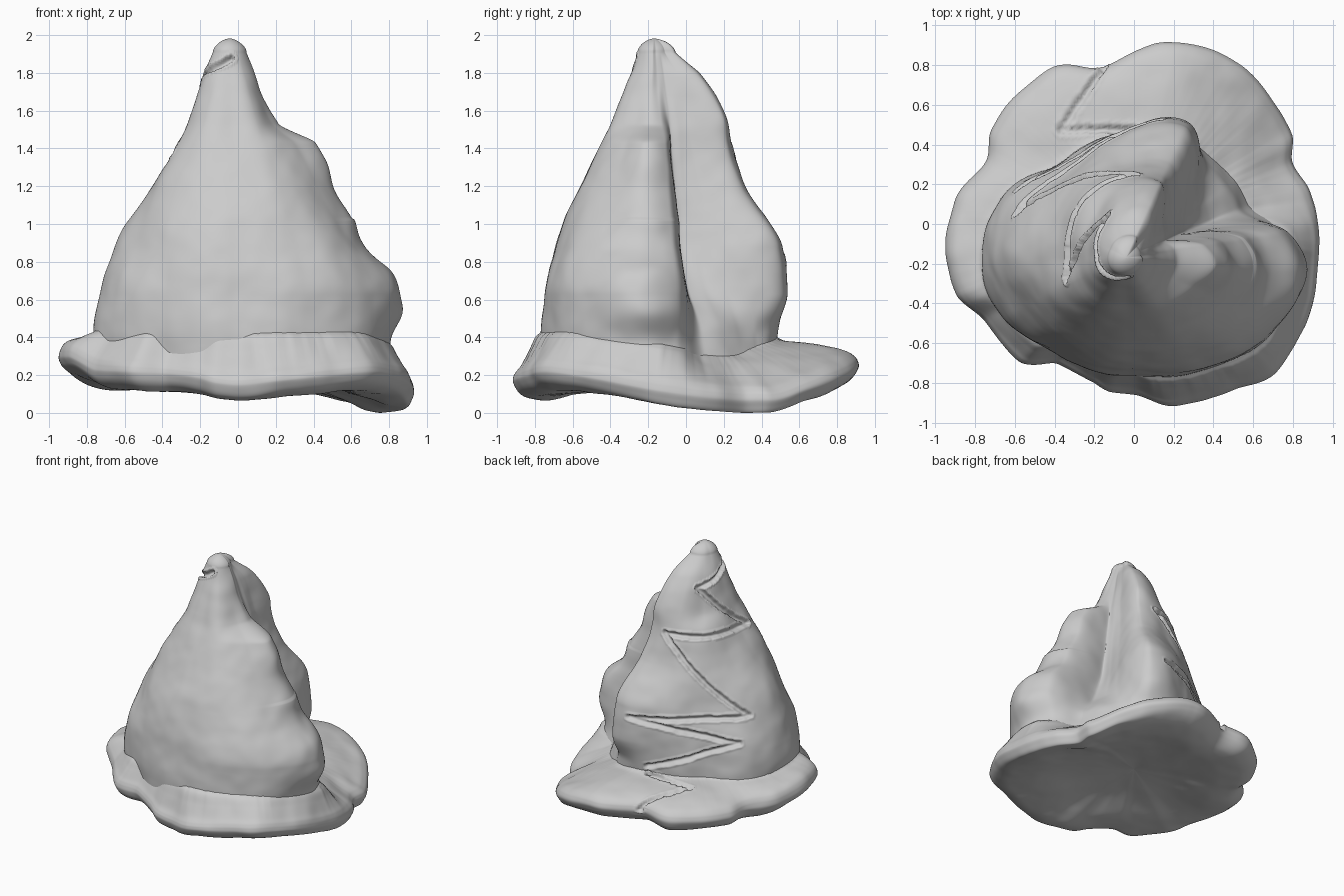
import bpy, math
from mathutils import Vector, noise, kdtree

if "Cube" in bpy.data.objects:
    bpy.data.objects.remove(bpy.data.objects["Cube"])

AXIS = (-0.04, -0.17)          # vertical axis through the tip
LEVELS = [0.25, 0.45, 0.65, 0.9, 1.2, 1.45, 1.55, 1.8, 1.93]
# one profile of radii per direction (degrees), listed at LEVELS
PROFILES = {
    -125: (.58, .60, .58, .53, .41, .29, .24, .14, .09),
    -90: (.58, .59, .57, .52, .40, .27, .22, .13, .09),
    -55: (.68, .69, .68, .60, .46, .32, .25, .14, .09),
    -25: (.80, .83, .83, .70, .51, .38, .24, .14, .09),
    -5: (.83, .87, .91, .73, .56, .46, .25, .14, .09),
    9: (.80, .80, .82, .68, .51, .41, .24, .13, .08),
    24: (.70, .62, .46, .34, .27, .22, .20, .13, .08),
    35: (.70, .63, .48, .38, .29, .24, .22, .15, .08),
    45: (.69, .63, .54, .46, .34, .27, .25, .18, .08),
    66: (.68, .69, .75, .73, .52, .43, .42, .28, .12),
    95: (.60, .62, .63, .60, .46, .39, .36, .23, .11),
    125: (.57, .58, .57, .52, .44, .34, .27, .18, .10),
    155: (.68, .70, .67, .58, .42, .29, .24, .16, .09),
    180: (.70, .73, .69, .61, .43, .27, .23, .15, .09),
    205: (.67, .69, .67, .57, .43, .30, .24, .15, .09),
}
# brim outline: x, y, height of the rim's middle
RIM = [(.93, 0, .12), (.89, .16, .1), (.8, .31, .09), (.8, .45, .09), (.68, .65, .15),
       (.48, .83, .22), (.19, .92, .27), (-.17, .79, .27), (-.42, .78, .25),
       (-.72, .47, .25), (-.75, .32, .26), (-.9, .12, .28), (-.94, -.2, .32),
       (-.9, -.35, .32), (-.75, -.49, .25), (-.58, -.69, .24), (-.38, -.71, .23),
       (-.22, -.79, .21), (-.11, -.85, .18), (0, -.86, .17), (.2, -.92, .19),
       (.48, -.84, .22), (.71, -.75, .24), (.86, -.52, .21), (.93, -.2, .15)]


def smooth(xs, ys, x):
    """Monotone cubic interpolation."""
    n = len(xs)
    x = min(max(x, xs[0]), xs[-1])
    i = 0
    while i < n - 2 and x > xs[i + 1]:
        i += 1
    sec = lambda k: (ys[k + 1] - ys[k]) / (xs[k + 1] - xs[k])

    def slope(k):
        if k == 0 or k == n - 1:
            return sec(min(k, n - 2))
        a, b = sec(k - 1), sec(k)
        return 0 if a * b <= 0 else 2 * a * b / (a + b)
    h = xs[i + 1] - xs[i]
    t = (x - xs[i]) / h
    return (ys[i] * (1 + 2 * t) * (1 - t) ** 2 + slope(i) * h * t * (1 - t) ** 2
            + ys[i + 1] * t * t * (3 - 2 * t) + slope(i + 1) * h * t * t * (t - 1))


def around(pairs, deg):
    """Periodic smooth lookup of sorted (degrees, value) pairs."""
    p = ([(a - 360, v) for a, v in pairs[-2:]] + pairs
         + [(a + 360, v) for a, v in pairs[:2]])
    first = pairs[0][0]
    deg = first + (deg - first) % 360
    return smooth([a for a, _ in p], [v for _, v in p], deg)


N = 360
angs = sorted(PROFILES)
columns = [[around([(a, PROFILES[a][k]) for a in angs], d) for k in range(len(LEVELS))]
           for d in range(N)]


def body_radius(d, z):
    col = columns[int(d) % N]
    if z > 1.93:
        return col[-1] * max(0, 1 - ((z - 1.93) / .07) ** 1.6) ** .6
    r = smooth(LEVELS, col, z)
    # folds on the side lump
    off = (d + 180) % 360 - 180
    return r + .016 * math.exp(-(off / 16) ** 2) * math.sin(24 * z + 1.2) * (1 if z < 1.05 else .3)


def body_point(d, z):
    r, a = body_radius(d, z), math.radians(d)
    return Vector((AXIS[0] + r * math.cos(a), AXIS[1] + r * math.sin(a), z))


rim_polar = sorted((math.degrees(math.atan2(y, x)) % 360, math.hypot(x, y), z) for x, y, z in RIM)
rim_r = [(a, r) for a, r, _ in rim_polar]
rim_z = [(a, z) for a, _, z in rim_polar]
# hollow underside: fraction of radius, blend to rim height, offset from rim middle, own height
UNDER = [(.985, 1, -.035, 0), (.95, 1, -.07, 0), (.86, .7, -.08, .09), (.7, .25, -.03, .11),
         (.4, .05, 0, .18), (0, 0, 0, .22)]


def brim_ring(d):
    R, mid, a = around(rim_r, d), around(rim_z, d), math.radians(d)
    front = max(0, -math.sin(a))
    inner = .3 + .38 * mid + .06 * front
    # where the cone meets the brim in this direction
    foot = .3
    while foot < .86:
        x, y = foot * R * math.cos(a) - AXIS[0], foot * R * math.sin(a) - AXIS[1]
        if math.hypot(x, y) > columns[int(math.degrees(math.atan2(y, x))) % N][1]:
            break
        foot += .005
    gap = 1 - foot
    section = [(0, inner), (foot - .04, inner + .02), (foot + .08 * gap, inner)]
    for f, w, o in [(.4, .45, .1), (.72, .9, .09), (.9, 1, .065), (.98, 1, .03), (1, 1, 0)]:
        section.append((foot + f * gap, inner * (1 - w) + (mid + o * (1 - .35 * front)) * w))
    section += [(s, h * (1 - w) + (mid + o) * w) for s, w, o, h in UNDER]
    keys = list(range(len(section)))
    steps = 104
    pts = []
    for j in range(steps + 1):
        t = j * keys[-1] / steps
        s = smooth(keys, [p[0] for p in section], t)
        z = smooth(keys, [p[1] for p in section], t)
        pts.append(Vector((s * R * math.cos(a), s * R * math.sin(a), z)))
    return pts


def loft(name, rings, groove):
    """Skin closed-around columns of points, roughen, carve the zigzag, smooth shade."""
    rows = len(rings[0])
    verts = [p for ring in rings for p in ring]
    faces = [(i * rows + j, (i + 1) % N * rows + j, (i + 1) % N * rows + j + 1, i * rows + j + 1)
             for i in range(N) for j in range(rows - 1)]
    me = bpy.data.meshes.new(name)
    me.from_pydata(verts, [], faces)
    me.update()
    normals = [v.normal.copy() for v in me.vertices]
    for v, nrm in zip(me.vertices, normals):
        co = v.co.copy()
        v.co += nrm * (.012 * noise.noise(co * 4) + .003 * noise.noise(co * 10))
        d = groove.find(co)[2]
        wide = .021 * (1 + .5 * noise.noise(co * 25))
        if d < wide:
            v.co -= nrm * .028 * (1 - (d / wide) ** 2)
        elif d < .035:
            v.co += nrm * .004
    ob = bpy.data.objects.new(name, me)
    bpy.context.collection.objects.link(ob)
    me.polygons.foreach_set("use_smooth", [True] * len(me.polygons))
    return ob


# zigzag crack: (degrees, height) on the cone, then (x, y) on the brim
cone_zig = [(275, 1.9), (215, 1.84), (113, 1.73), (200, 1.4), (83, 1.42), (158, .86),
            (76, .83), (148, .68), (86, .46)]
brim_zig = [(0, .48), (-.37, .47), (-.15, .8)]
trail = []
for (a0, z0), (a1, z1) in zip(cone_zig, cone_zig[1:]):
    trail += [body_point(a0 + (a1 - a0) * t / 120, z0 + (z1 - z0) * t / 120) for t in range(121)]
brim_rings = [brim_ring(d) for d in range(N)]
for (x0, y0), (x1, y1) in zip(brim_zig, brim_zig[1:]):
    for t in range(61):
        x, y = x0 + (x1 - x0) * t / 60, y0 + (y1 - y0) * t / 60
        ring = brim_rings[int(math.degrees(math.atan2(y, x))) % N]
        top = min(ring[:54], key=lambda p: abs(p.xy.length - math.hypot(x, y)))
        trail.append(Vector((x, y, top.z)))
groove = kdtree.KDTree(len(trail))
for i, p in enumerate(trail):
    groove.insert(p, i)
groove.balance()

# pointed cone, rows crowded toward the tip
heights = [.25 + 1.68 * j / 195 for j in range(196)]
heights += [1.93 + .07 * math.sin(math.pi / 2 * j / 14) for j in range(1, 15)]
cone = loft("cone_body", [[body_point(d, z) for z in heights] for d in range(N)], groove)

# wavy brim; its rings run top to underside so the order is reversed to face outward
brim = loft("wavy_brim", [ring[::-1] for ring in brim_rings], groove)

# rest on the ground
low = min(v.co.z for v in brim.data.vertices)
for ob in (cone, brim):
    for v in ob.data.vertices:
        v.co.z -= low
